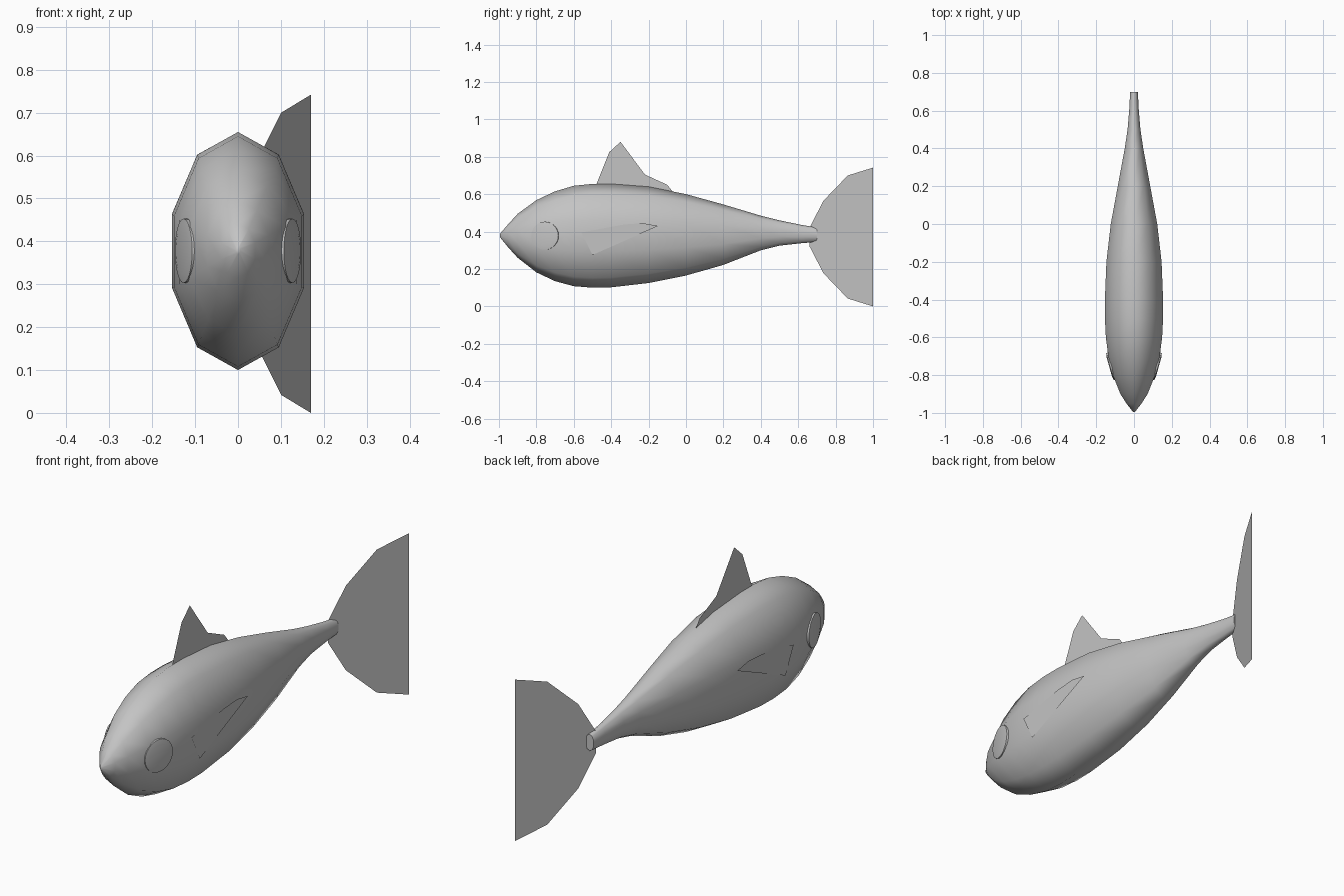
import bpy, bmesh
from math import sin, cos, pi, radians
from mathutils import Matrix, Vector

cube = bpy.data.objects.get("Cube")
if cube:
    bpy.data.objects.remove(cube)

grey = bpy.data.materials.new("plain grey")
grey.use_nodes = True
COLOUR = (0.55, 0.55, 0.55, 1)
grey.diffuse_color = COLOUR
grey.node_tree.nodes["Principled BSDF"].inputs["Base Color"].default_value = COLOUR


def add_object(name, bm, smooth=None):
    """Turn a bmesh into a grey object, optionally smoothed up to an angle."""
    mesh = bpy.data.meshes.new(name)
    bm.to_mesh(mesh)
    bm.free()
    mesh.materials.append(grey)
    obj = bpy.data.objects.new(name, mesh)
    bpy.context.collection.objects.link(obj)
    if smooth:
        bpy.ops.object.select_all(action="DESELECT")
        obj.select_set(True)
        bpy.context.view_layer.objects.active = obj
        bpy.ops.object.shade_smooth_by_angle(angle=radians(smooth))
    return obj


def sheet(name, outline, x_at):
    """Thin fin drawn as a (y, z) outline, with x given by a function of y."""
    bm = bmesh.new()
    face = bm.faces.new([bm.verts.new((x_at(y), y, z)) for y, z in outline])
    bmesh.ops.triangulate(bm, faces=[face])
    return add_object(name, bm)


# Body: ten-sided rings; each station is y, bottom z, top z, half width
SIDES = 10
stations = [
    (-0.995, 0.370, 0.388, 0.005), (-0.95, 0.315, 0.440, 0.040),
    (-0.90, 0.260, 0.495, 0.072), (-0.80, 0.182, 0.568, 0.112),
    (-0.70, 0.135, 0.615, 0.136), (-0.60, 0.108, 0.645, 0.149),
    (-0.50, 0.100, 0.655, 0.154), (-0.40, 0.102, 0.655, 0.154),
    (-0.20, 0.125, 0.640, 0.146), (0.00, 0.165, 0.600, 0.123),
    (0.20, 0.222, 0.545, 0.086), (0.40, 0.300, 0.485, 0.049),
    (0.50, 0.325, 0.460, 0.034), (0.62, 0.338, 0.435, 0.024),
    (0.70, 0.345, 0.422, 0.021),
]
bm = bmesh.new()
rings = []
for y, low, high, half in stations:
    ring = []
    for i in range(SIDES):
        a = 2 * pi * i / SIDES
        x = half * sin(a) / sin(0.4 * pi)
        z = (low + high) / 2 + (high - low) / 2 * cos(a)
        ring.append(bm.verts.new((x, y, z)))
    rings.append(ring)
for a, b in zip(rings, rings[1:]):
    for i in range(SIDES):
        j = (i + 1) % SIDES
        bm.faces.new((a[i], a[j], b[j], b[i]))
bm.faces.new(rings[0])
bm.faces.new(rings[-1])
bmesh.ops.recalc_face_normals(bm, faces=bm.faces)
add_object("body", bm, smooth=70)

# Dorsal fin, upright in the middle plane
sheet("dorsal_fin", [
    (-0.48, 0.65), (-0.41, 0.825), (-0.35, 0.88), (-0.31, 0.785),
    (-0.22, 0.705), (-0.10, 0.65), (-0.06, 0.60), (-0.10, 0.58),
    (-0.45, 0.60)], lambda y: 0)

# Tail fin, swung to one side; the lower lobe mirrors the upper
MID = 0.371
upper = [(0.66, 0.42), (0.735, 0.565), (0.865, 0.70), (1.0, 0.742),
         (0.905, 0.62), (0.845, 0.50)]
lower = [(y, 2 * MID - z) for y, z in reversed(upper)]
sheet("tail_fin", upper + [(0.805, MID)] + lower, lambda y: (y - 0.67) * 0.515)

# Paired pectoral fins and eyes
pectoral = [(-0.56, 0.395), (-0.50, 0.275), (-0.15, 0.43),
            (-0.23, 0.445), (-0.33, 0.438)]
for side, s in (("left", 1), ("right", -1)):
    sheet(side + "_pectoral_fin", pectoral, lambda y: s * 0.156)

    # Eye: shallow disc with a bevelled rim, facing out and slightly forward
    normal = Vector((s * 0.963, -0.27, 0))
    turn = normal.to_track_quat("Z", "Y").to_matrix().to_4x4()
    place = Matrix.Translation((s * 0.127, -0.755, 0.378)) @ turn
    bm = bmesh.new()
    bmesh.ops.create_cone(
        bm, cap_ends=True, segments=24, radius1=0.075, radius2=0.075,
        depth=0.03, matrix=place @ Matrix.Translation((0, 0, -0.015)))
    bmesh.ops.create_cone(
        bm, cap_ends=True, segments=24, radius1=0.075, radius2=0.053,
        depth=0.004, matrix=place @ Matrix.Translation((0, 0, 0.002)))
    add_object(side + "_eye", bm, smooth=30)
